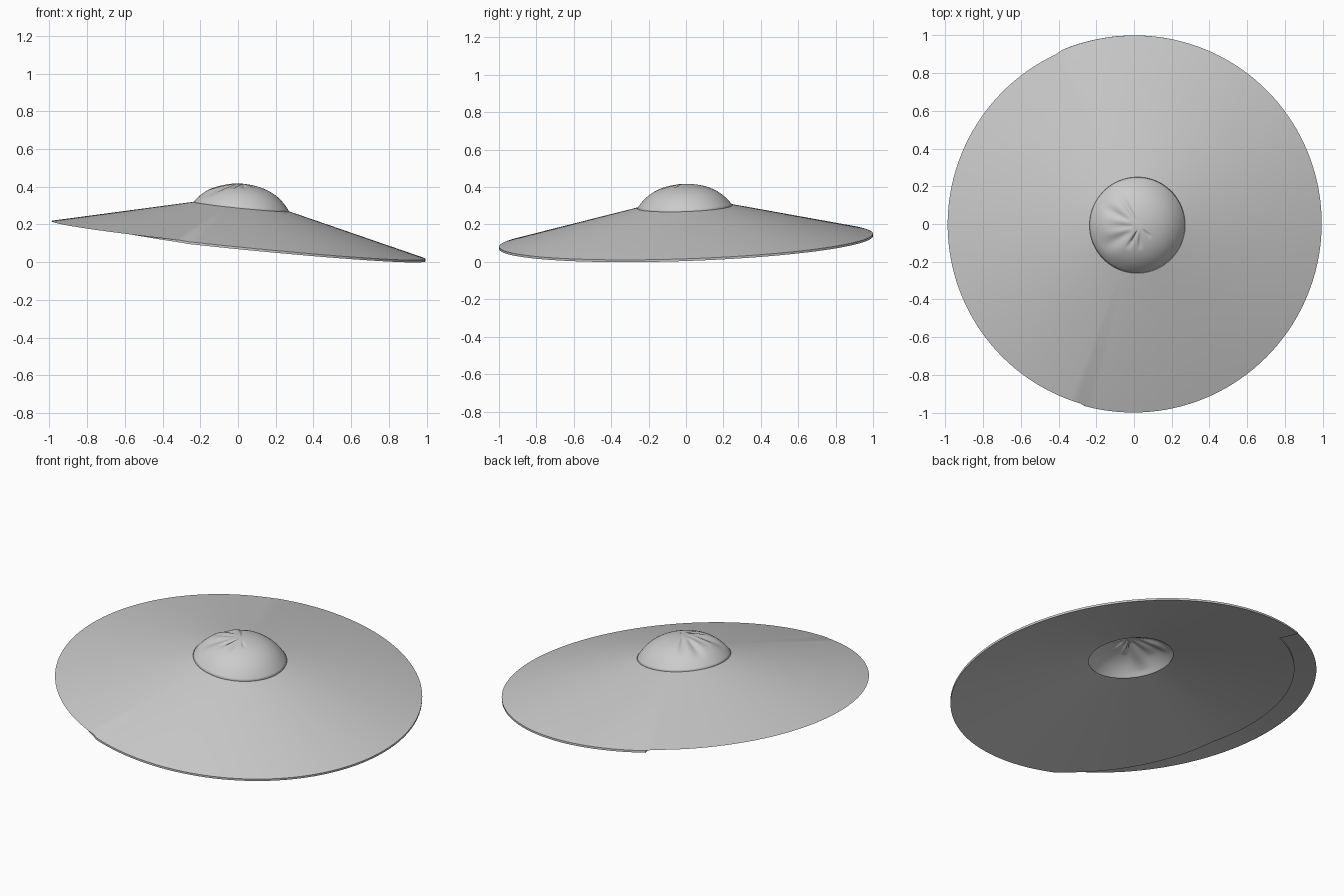
import bpy, bmesh, math
from mathutils import Vector

SEG = 144
THICK = 0.013
RING_R, RING_H, DOME_H = 0.255, 0.178, 0.122

if "Cube" in bpy.data.objects:
    bpy.data.objects.remove(bpy.data.objects["Cube"])

grey = bpy.data.materials.new("light_grey")
grey.use_nodes = True
grey.diffuse_color = (0.6, 0.6, 0.6, 1)
grey.node_tree.nodes["Principled BSDF"].inputs["Base Color"].default_value = (0.6, 0.6, 0.6, 1)

# The whole hat sits tilted, lower on its left side
tilt = Vector((0, 0, 1)).rotation_difference(Vector((0.1, -0.035, 1)))


def lathe(name, rings, point, cap=False):
    """Skin circular rings; point(ring, angle) returns radius and height."""
    bm = bmesh.new()
    loops = []
    for ring in rings:
        loop = []
        for i in range(SEG):
            a = math.tau * i / SEG
            r, h = point(ring, a)
            loop.append(bm.verts.new((r * math.cos(a), r * math.sin(a), h)))
        loops.append(loop)
    for low, high in zip(loops, loops[1:]):
        for i in range(SEG):
            j = (i + 1) % SEG
            bm.faces.new((low[i], low[j], high[j], high[i]))
    if cap:
        bm.faces.new(loops[-1])
    bmesh.ops.recalc_face_normals(bm, faces=bm.faces)
    mesh = bpy.data.meshes.new(name)
    bm.to_mesh(mesh)
    bm.free()
    mesh.materials.append(grey)
    obj = bpy.data.objects.new(name, mesh)
    bpy.context.collection.objects.link(obj)
    obj.rotation_mode = "QUATERNION"
    obj.rotation_quaternion = tilt
    obj.location.z = 0.117
    bpy.ops.object.select_all(action="DESELECT")
    obj.select_set(True)
    bpy.context.view_layer.objects.active = obj
    bpy.ops.object.shade_smooth_by_angle(angle=math.radians(35))
    return obj


def cone_height(r):
    return RING_H * (1 - r) / (1 - RING_R)


def lining_radius(a):
    """The lining stops short of the rim along the worn right side."""
    d = math.degrees(a)
    if 113 < d < 200:
        return 0.875
    if 200 <= d < 255:
        return 0.875 + 0.12 * (d - 200) / 55
    return 1.0


# Brim: straight cone above, lining below, with a thin lip at the rim
def brim_point(ring, a):
    edge = lining_radius(a)
    if ring == "crown":
        return RING_R, RING_H
    if ring == "rim":
        return 0.993, cone_height(0.993)
    if ring == "lip_top":
        return edge, cone_height(edge) - 0.001
    if ring == "lip_bottom":
        return edge, cone_height(edge) - THICK
    return 0.23, cone_height(0.23) - THICK


lathe("brim", ["crown", "rim", "lip_top", "lip_bottom", "opening"], brim_point)

# Crown: shallow dome with creases fanning out over its right side
# each crease: angle in degrees, angular width, depth, start and end radius
creases = [(122, 7, 0.010, 0.02, 0.20), (152, 9, 0.012, 0.06, 0.22),
           (182, 12, 0.008, 0.03, 0.18), (212, 13, 0.016, 0.05, 0.23),
           (243, 6, 0.010, 0.02, 0.14), (272, 6, 0.007, 0.03, 0.13),
           (315, 7, 0.005, 0.02, 0.09)]
sphere_r = (RING_R ** 2 + DOME_H ** 2) / (2 * DOME_H)


def dome_point(r, a):
    h = RING_H + DOME_H - sphere_r + math.sqrt(sphere_r ** 2 - r * r)
    h += 0.006 * math.sin(math.pi * (r / RING_R) ** 2)
    for angle, width, depth, start, end in creases:
        if start < r < end:
            off = (math.degrees(a) - angle) / width
            fade = math.sin(math.pi * (r - start) / (end - start))
            h -= depth * fade * math.exp(-off * off)
    return r, h


dome = lathe("crown_dome", [RING_R * (1 - i / 30) for i in range(30)], dome_point, cap=True)
shell = dome.modifiers.new("thickness", "SOLIDIFY")
shell.thickness = 0.01
shell.offset = -1
